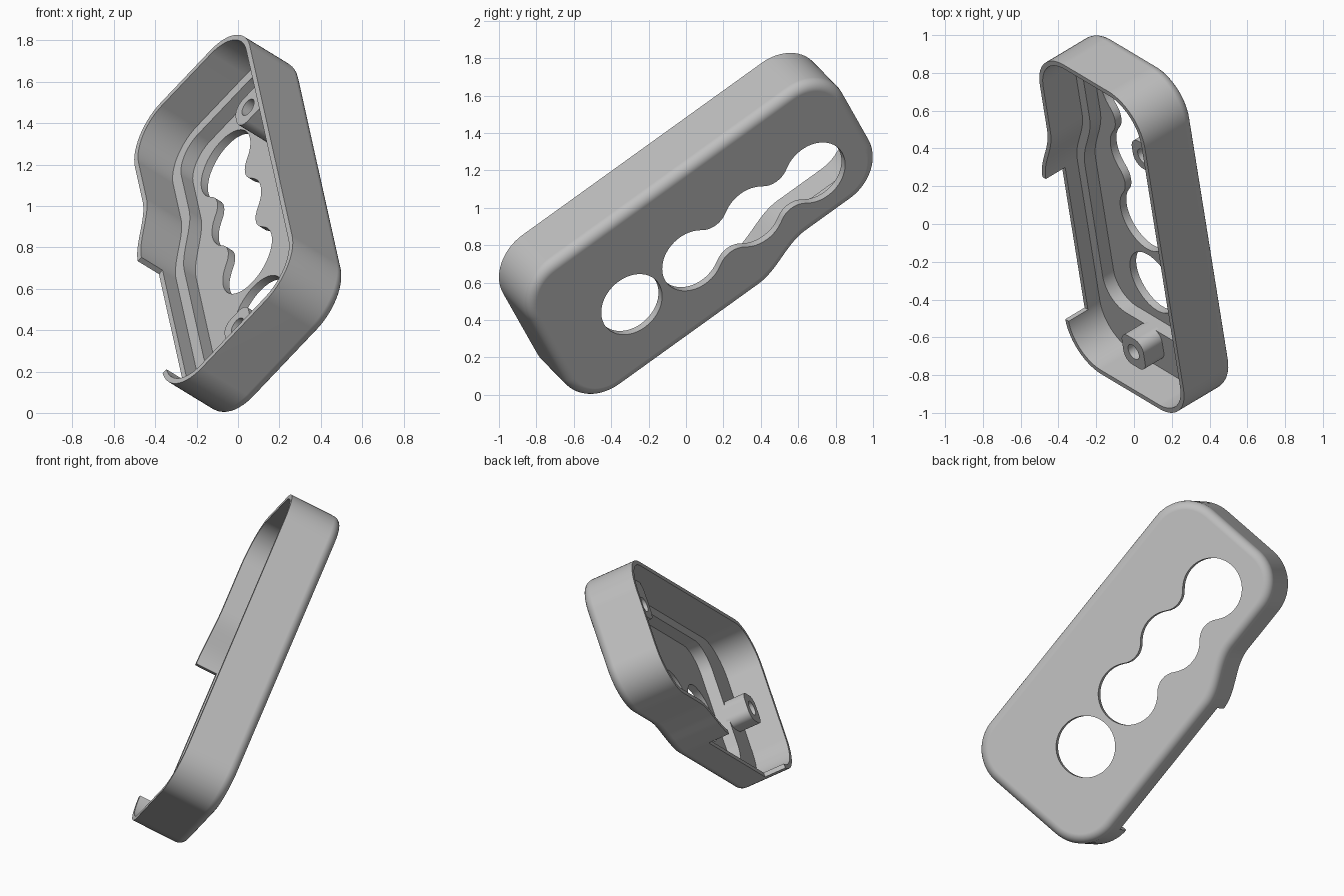
import bpy
import bmesh
from math import sin, cos, pi, sqrt, radians
from mathutils import Matrix, Vector

cube = bpy.data.objects.get("Cube")
if cube:
    bpy.data.objects.remove(cube)

# Tilted frame of the part: length, width, depth (towards the closed plate)
U = Vector((-0.129, 0.805, 0.579)).normalized()
N = Vector((0.7585, 0.4677, -0.4554))
N = (N - U * N.dot(U)).normalized()
V = N.cross(U)
FRAME = Matrix((U, V, N)).transposed().to_4x4()
FRAME.translation = (-0.154, -0.047, 0.985)

# Housing sizes
HALF_L, HALF_W, DEPTH, CORNER = 1.043, 0.492, 0.338, 0.25
WALL, FILLET, STEP = 0.028, 0.055, 0.112
LEDGE, FLOOR = 0.22, 0.295

grey = bpy.data.materials.new("matte_grey")
grey.use_nodes = True
grey.diffuse_color = (0.52, 0.52, 0.52, 1)
grey.node_tree.nodes["Principled BSDF"].inputs["Base Color"].default_value = (0.52, 0.52, 0.52, 1)


def arc(cx, cy, r, start, end, steps=14):
    angles = [radians(start + (end - start) * i / steps) for i in range(steps + 1)]
    return [(cx + r * cos(t), cy + r * sin(t)) for t in angles]


def outline(inset, shift=0.0):
    """Rounded rectangle whose -v side steps inwards along an S curve."""
    a, b, r = HALF_L - CORNER, HALF_W - CORNER, CORNER - inset
    pts = arc(a, b, r, 0, 90) + arc(-a + shift, b, r, 90, 180)
    pts += arc(-a + shift, -b, r, 180, 270)
    for i in range(17):
        t = i / 16
        pts.append((0.13 + 0.37 * t, -HALF_W + inset + STEP * (1 - cos(pi * t)) / 2))
    return pts + arc(a, -b + STEP, r, 270, 360)


def rounded_rect(cu, cv, hu, hv, r):
    pts = []
    for k, (su, sv) in enumerate([(1, 1), (-1, 1), (-1, -1), (1, -1)]):
        pts += arc(cu + su * (hu - r), cv + sv * (hv - r), r, 90 * k, 90 * k + 90, 8)
    return pts


def loft(name, rings):
    """Skin a list of (points, depth) rings and cap both ends."""
    bm = bmesh.new()
    loops = [[bm.verts.new((x, y, d)) for x, y in pts] for pts, d in rings]
    for p, q in zip(loops, loops[1:]):
        for i in range(len(p)):
            j = (i + 1) % len(p)
            bm.faces.new((p[i], p[j], q[j], q[i]))
    bm.faces.new(loops[0])
    bm.faces.new(loops[-1])
    bmesh.ops.remove_doubles(bm, verts=bm.verts, dist=1e-5)
    bmesh.ops.recalc_face_normals(bm, faces=bm.faces)
    mesh = bpy.data.meshes.new(name)
    bm.to_mesh(mesh)
    bm.free()
    mesh.materials.append(grey)
    obj = bpy.data.objects.new(name, mesh)
    bpy.context.collection.objects.link(obj)
    obj.matrix_world = FRAME
    return obj


def prism(name, pts, d0, d1):
    return loft(name, [(pts, d0), (pts, d1)])


def select(obj):
    bpy.ops.object.select_all(action='DESELECT')
    obj.select_set(True)
    bpy.context.view_layer.objects.active = obj


def cut(obj, cutter):
    cutter.hide_render = True
    bpy.context.view_layer.update()
    mod = obj.modifiers.new("cut", 'BOOLEAN')
    mod.operation, mod.solver, mod.object = 'DIFFERENCE', 'EXACT', cutter
    select(obj)
    bpy.ops.object.modifier_apply(modifier=mod.name)
    bpy.data.objects.remove(cutter)


def circle(cu, cv, r):
    return arc(cu, cv, r, 0, 352.5, 47)


# Housing shell: pocket, ledge, inner wall, rim, outer wall, rounded plate edge
rings = [(outline(0.09, 0.19), FLOOR), (outline(0.09, 0.19), LEDGE),
         (outline(WALL), LEDGE), (outline(WALL), 0), (outline(0), 0)]
for i in range(7):
    t = pi / 2 * i / 6
    rings.append((outline(FILLET * (1 - cos(t))), DEPTH - FILLET * (1 - sin(t))))
housing = loft("housing", rings)

# Round hole and three-lobed slot through the plate
PITCH, HOLE_R, NECK_R, HOLE_V = 0.405, 0.183, 0.12, -0.063
FIRST = -0.523
cut(housing, prism("hole_cutter", circle(FIRST, HOLE_V, HOLE_R), 0.15, 0.6))


def slot_half_width(u):
    d = min(abs(u - k * PITCH) for k in (-1, 0, 1))
    half = PITCH / 2
    if d <= half * HOLE_R / (HOLE_R + NECK_R) or abs(u) > PITCH:
        return sqrt(max(HOLE_R ** 2 - d ** 2, 0))
    centre = sqrt((HOLE_R + NECK_R) ** 2 - half ** 2)
    return centre - sqrt(NECK_R ** 2 - (half - d) ** 2)


middle = FIRST + 2 * PITCH
samples = [-(PITCH + HOLE_R) * cos(pi * i / 80) for i in range(81)]
slot = [(middle + u, HOLE_V - slot_half_width(u)) for u in samples]
slot += [(middle + u, HOLE_V + slot_half_width(u)) for u in samples[-2:0:-1]]
cut(housing, prism("slot_cutter", slot, 0.15, 0.6))

# Opening in the side wall
opening = [(-0.8, -0.7), (0.135, -0.7), (0.135, -0.4), (-0.8, -0.4)]
cut(housing, prism("opening_cutter", opening, -0.2, 0.135))

# Screw posts with blind holes
lower_post = prism("lower_screw_post", rounded_rect(-0.855, -0.043, 0.095, 0.09, 0.06), 0.09, 0.24)
cut(lower_post, prism("lower_bore", circle(-0.855, -0.043, 0.045), 0, 0.21))
upper_post = prism("upper_screw_post", rounded_rect(0.585, 0.345, 0.09, 0.13, 0.07), 0.11, 0.31)
cut(upper_post, prism("upper_bore", circle(0.585, 0.305, 0.045), 0, 0.21))

# Smooth curved walls, keep edges crisp
for obj in (housing, lower_post, upper_post):
    select(obj)
    bpy.ops.object.shade_smooth_by_angle(angle=radians(30))
    obj.modifiers.new("even_normals", 'WEIGHTED_NORMAL').keep_sharp = True
